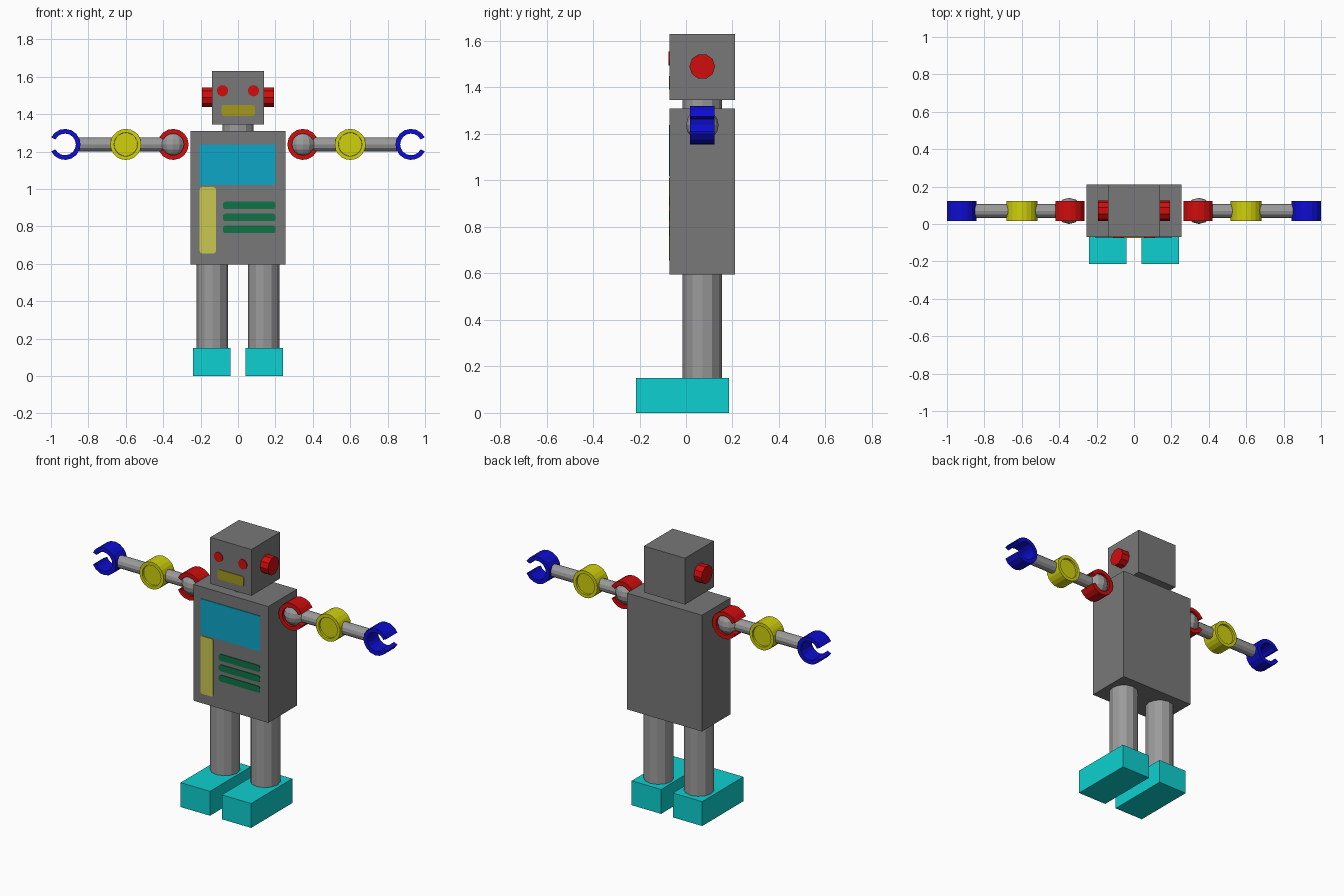
import bpy
import bmesh
from math import sin, cos, pi, radians
from mathutils import Matrix

if "Cube" in bpy.data.objects:
    bpy.data.objects.remove(bpy.data.objects["Cube"], do_unlink=True)

MID_Y = 0.07      # depth centre of the body
FRONT_Y = -0.07   # front plane of head and torso
ARM_Z = 1.238


def material(name, rgb):
    """Flat material from 0-255 display values, stored linear."""
    linear = [((c / 255 + 0.055) / 1.055) ** 2.4 for c in rgb]
    mat = bpy.data.materials.new(name)
    mat.use_nodes = True
    mat.diffuse_color = (*linear, 1)
    mat.node_tree.nodes["Principled BSDF"].inputs["Base Color"].default_value = (*linear, 1)
    return mat


dark_grey = material("dark grey", (120, 120, 120))
light_grey = material("light grey", (155, 155, 155))
red = material("red", (208, 13, 13))
cyan = material("cyan", (13, 208, 208))
blue = material("blue", (13, 13, 208))
yellow = material("yellow", (208, 208, 13))
panel_blue = material("panel blue", (13, 166, 199))
pale_yellow = material("pale yellow", (203, 200, 80))
olive = material("olive", (165, 152, 28))
green = material("green", (13, 115, 70))


def finish(name, bm, mat):
    bmesh.ops.recalc_face_normals(bm, faces=bm.faces)
    mesh = bpy.data.meshes.new(name)
    bm.to_mesh(mesh)
    bm.free()
    mesh.materials.append(mat)
    obj = bpy.data.objects.new(name, mesh)
    bpy.context.collection.objects.link(obj)
    return obj


def box(name, x, y, z, mat):
    """Box from (min, max) pairs."""
    bm = bmesh.new()
    bmesh.ops.create_cube(bm, size=1)
    for v in bm.verts:
        v.co = [lo + (c + 0.5) * (hi - lo) for c, (lo, hi) in zip(v.co, (x, y, z))]
    return finish(name, bm, mat)


def cylinder(name, centre, radius, length, axis, sides, mat, recess=0):
    """Cylinder along an axis, optionally with a recessed disc in both caps."""
    bm = bmesh.new()
    bmesh.ops.create_cone(bm, cap_ends=True, segments=sides, radius1=radius,
                          radius2=radius, depth=length)
    if recess:
        caps = [f for f in bm.faces if len(f.verts) == sides]
        bmesh.ops.inset_individual(bm, faces=caps, thickness=0.02)
        bmesh.ops.inset_individual(bm, faces=caps, thickness=0.001, depth=-recess)
    turn = {"X": Matrix.Rotation(pi / 2, 4, "Y"),
            "Y": Matrix.Rotation(pi / 2, 4, "X"),
            "Z": Matrix.Identity(4)}[axis]
    bm.transform(Matrix.Translation(centre) @ turn)
    return finish(name, bm, mat)


def prism(name, outline, y0, y1, mat):
    """Extrude an (x, z) outline in depth."""
    bm = bmesh.new()
    face = bm.faces.new([bm.verts.new((x, y0, z)) for x, z in outline])
    moved = bmesh.ops.extrude_face_region(bm, geom=[face])["geom"]
    verts = [g for g in moved if isinstance(g, bmesh.types.BMVert)]
    bmesh.ops.translate(bm, verts=verts, vec=(0, y1 - y0, 0))
    if len(bm.faces) == len(outline) + 1:
        bm.faces.new([v for v in face.verts])
    return finish(name, bm, mat)


def arc(cx, cz, radius, start, end, steps):
    angles = [radians(start + (end - start) * i / steps) for i in range(steps + 1)]
    return [(cx + radius * cos(a), cz + radius * sin(a)) for a in angles]


def plate(name, x, z, corner, mat):
    """Thin plate with rounded corners on the front plane."""
    outline = []
    corners = [(x[1] - corner, z[1] - corner), (x[0] + corner, z[1] - corner),
               (x[0] + corner, z[0] + corner), (x[1] - corner, z[0] + corner)]
    for i, (cx, cz) in enumerate(corners):
        outline += arc(cx, cz, corner, 90 * i, 90 * i + 90, 3)
    return prism(name, outline, FRONT_Y - 0.004, FRONT_Y + 0.002, mat)


def open_ring(name, cx, side, mat):
    """C-shaped ring whose gap faces away from the body."""
    gap = 27
    outline = arc(0, ARM_Z, 0.083, gap, 360 - gap, 14)
    outline += arc(0, ARM_Z, 0.058, 360 - gap, gap, 14)
    outline = [(cx + side * x, z) for x, z in outline]
    return prism(name, outline, MID_Y - 0.053, MID_Y + 0.053, mat)


# Torso, neck and head
box("torso", (-0.255, 0.255), (FRONT_Y, 0.21), (0.595, 1.31), dark_grey)
cylinder("neck", (0, MID_Y, 1.328), 0.084, 0.05, "Z", 12, light_grey)
box("head", (-0.14, 0.14), (FRONT_Y, 0.21), (1.345, 1.63), dark_grey)

# Front details
plate("chest_panel", (-0.205, 0.2), (1.02, 1.238), 0.002, panel_blue)
plate("side_strip", (-0.205, -0.118), (0.655, 1.01), 0.014, pale_yellow)
for i in range(3):
    z = 0.912 - 0.064 * i
    plate(f"vent_bar_{i + 1}", (-0.08, 0.2), (z - 0.02, z + 0.02), 0.012, green)
plate("mouth", (-0.087, 0.09), (1.39, 1.45), 0.012, olive)

for label, side in (("left", 1), ("right", -1)):
    # Face parts
    cylinder(f"{label}_eye", (side * 0.083, FRONT_Y, 1.525), 0.03, 0.009, "Y", 16, red)
    cylinder(f"{label}_ear", (side * 0.165, MID_Y, 1.49), 0.055, 0.055, "X", 10, red)

    # Leg and foot
    cylinder(f"{label}_leg", (side * 0.137, MID_Y, 0.37), 0.084, 0.46, "Z", 12, light_grey)
    box(f"{label}_foot", sorted((side * 0.04, side * 0.24)), (-0.215, 0.185), (0, 0.15), cyan)

    # Arm with shoulder ball, elbow drum and gripper
    bm = bmesh.new()
    bmesh.ops.create_uvsphere(bm, u_segments=12, v_segments=8, radius=0.07)
    bm.transform(Matrix.Translation((side * 0.347, MID_Y, ARM_Z)))
    finish(f"{label}_shoulder_ball", bm, light_grey)
    open_ring(f"{label}_shoulder_ring", side * 0.347, side, red)
    cylinder(f"{label}_arm", (side * 0.6, MID_Y, ARM_Z), 0.037, 0.5, "X", 12, light_grey)
    cylinder(f"{label}_elbow", (side * 0.6, MID_Y, ARM_Z), 0.083, 0.106, "Y", 20,
             yellow, recess=0.012)
    open_ring(f"{label}_gripper", side * 0.925, side, blue)
